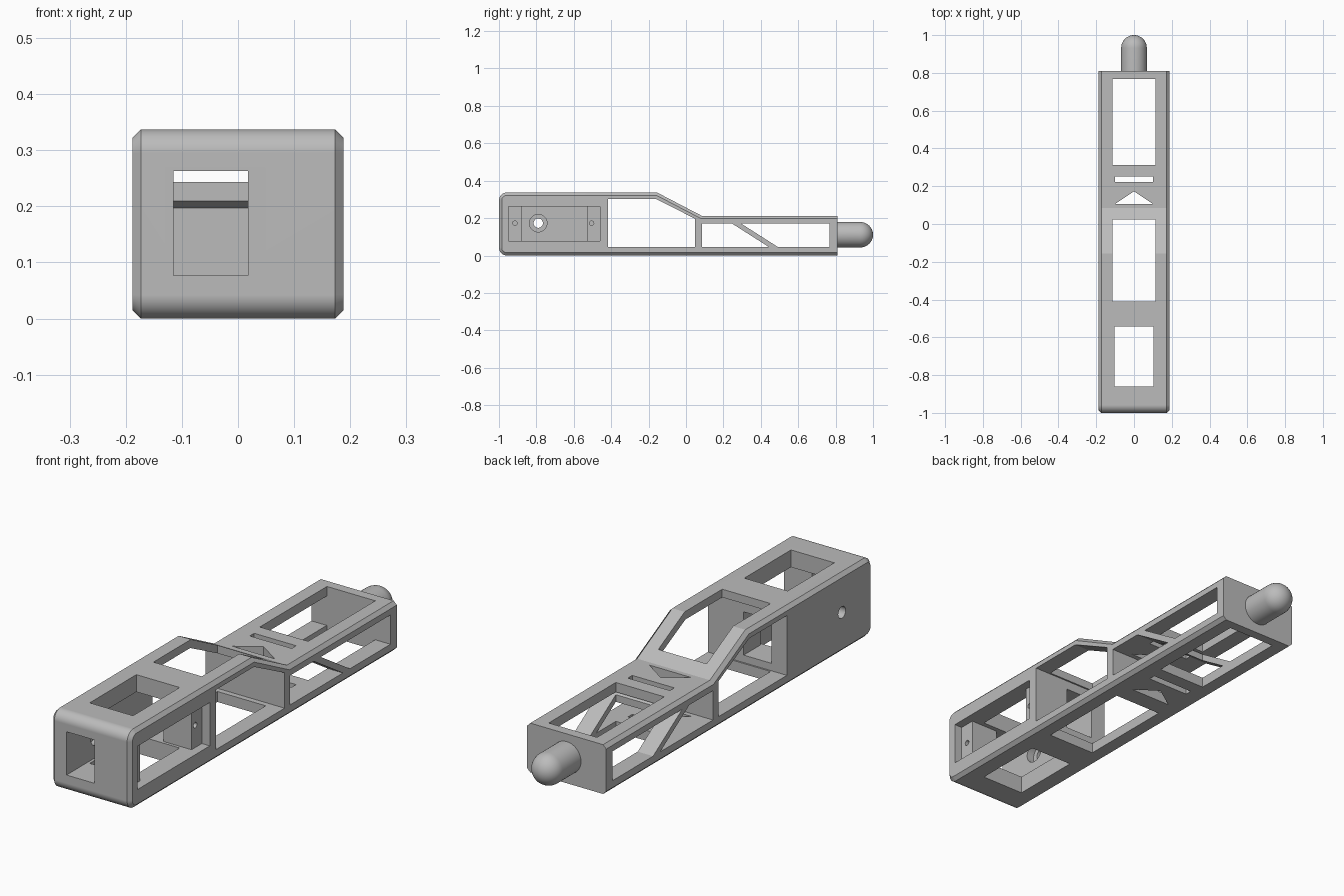
import bpy, bmesh
from math import sin, cos, pi, radians
from mathutils import Vector

if "Cube" in bpy.data.objects:
    bpy.data.objects.remove(bpy.data.objects["Cube"], do_unlink=True)

grey = bpy.data.materials.new("plain grey")
grey.use_nodes = True
grey.diffuse_color = (0.5, 0.5, 0.5, 1)
grey.node_tree.nodes["Principled BSDF"].inputs["Base Color"].default_value = (0.5, 0.5, 0.5, 1)

HALF_W, CHAMFER, BACK = 0.188, 0.015, 0.81
FRONT, TOP, REAR_TOP, ROUND = -1.0, 0.337, 0.212, 0.042
SERVO_LOW, SERVO_HIGH, SHAFT_Z = 0.077, 0.263, 0.173


def finish(name, bm):
    bmesh.ops.recalc_face_normals(bm, faces=bm.faces)
    mesh = bpy.data.meshes.new(name)
    bm.to_mesh(mesh)
    bm.free()
    mesh.materials.append(grey)
    ob = bpy.data.objects.new(name, mesh)
    bpy.context.collection.objects.link(ob)
    return ob


def prism(points, axis, lo, hi):
    """Extrude a flat outline along an axis; outline is (y, z), (x, z) or (x, y)."""
    bm = bmesh.new()

    def place(p, t):
        co = list(p)
        co.insert("xyz".index(axis), t)
        return co
    face = bm.faces.new([bm.verts.new(place(p, lo)) for p in points])
    moved = bmesh.ops.extrude_face_region(bm, geom=[face])["geom"]
    step = Vector(place((0, 0), hi - lo))
    bmesh.ops.translate(bm, vec=step, verts=[v for v in moved if isinstance(v, bmesh.types.BMVert)])
    bmesh.ops.recalc_face_normals(bm, faces=bm.faces)
    return bm


def rect(a0, a1, b0, b1):
    return [(a0, b0), (a1, b0), (a1, b1), (a0, b1)]


def circle(a, b, r, n=32):
    return [(a + r * cos(2 * pi * i / n), b + r * sin(2 * pi * i / n)) for i in range(n)]


def corner(y, z, start, n=10):
    angles = [start + i * pi / 2 / n for i in range(n + 1)]
    return [(y + ROUND * cos(a), z + ROUND * sin(a)) for a in angles]


# Body: side outline with a rounded nose, chamfered along both sides
outline = [(BACK, 0), (BACK, REAR_TOP), (0.085, REAR_TOP), (-0.155, TOP)]
outline += corner(FRONT + ROUND, TOP - ROUND, pi / 2)
outline += corner(FRONT + ROUND, ROUND, pi)
bm = prism(outline, "x", -HALF_W, HALF_W)
rim = [e for e in bm.edges
       if abs(e.verts[0].co.x - e.verts[1].co.x) < 0.001
       and min(v.co.y for v in e.verts) < BACK - 0.001]
bmesh.ops.bevel(bm, geom=rim, offset=CHAMFER, segments=1, affect="EDGES")
body = finish("chassis_body", bm)

cuts = []


def cut(points, axis, lo=-2, hi=2):
    cuts.append((points, axis, lo, hi))


# Side openings, leaving a bulkhead and a diagonal brace
cut([(-0.417, 0.045), (0.048, 0.045), (0.048, 0.197), (-0.16, 0.302), (-0.417, 0.302)], "x")
cut([(0.085, 0.045), (0.444, 0.045), (0.246, 0.171), (0.085, 0.171)], "x")
cut([(0.492, 0.045), (0.767, 0.045), (0.767, 0.171), (0.294, 0.171)], "x")

# Openings through top and bottom
for half, y0, y1 in [(0.103, -0.86, -0.543), (0.115, -0.41, 0.024),
                     (0.1, 0.222, 0.252), (0.115, 0.312, 0.768)]:
    cut(rect(-half, half, y0, y1), "z")
cut([(-0.1, 0.106), (0.1, 0.106), (0, 0.173)], "z")

# Servo bay: shallow ear recess, deep pocket and cable slot through the nose
cut(rect(-0.95, -0.46, SERVO_LOW, SERVO_HIGH), "x", 0.15, 1)
cut(rect(-0.88, -0.53, SERVO_LOW, SERVO_HIGH), "x", -0.115, 1)
cut(rect(-0.115, 0.018, SERVO_LOW, SERVO_HIGH), "y", -2, -0.3)

# Shaft hole with counterbore, and ear screw holes
cut(circle(-0.79, SHAFT_Z, 0.025), "x", -1, 0)
cut(circle(-0.79, SHAFT_Z, 0.047), "x", -0.15, 0)
for y in (-0.915, -0.505):
    cut(circle(y, SHAFT_Z, 0.012, 16), "x", 0.0, 0.3)

bpy.context.view_layer.objects.active = body
for spec in cuts:
    cutter = finish("cutter", prism(*spec))
    cutter.hide_render = True
    mod = body.modifiers.new("opening", "BOOLEAN")
    mod.operation, mod.solver, mod.object = "DIFFERENCE", "EXACT", cutter
    bpy.ops.object.modifier_apply(modifier=mod.name)
    bpy.data.objects.remove(cutter, do_unlink=True)

# Round-ended tail peg, turned around the y axis
PEG_R, PEG_Z, PEG_END = 0.068, 0.111, 1.0
profile = [(0, BACK - 0.01), (PEG_R, BACK - 0.01)]
profile += [(PEG_R * cos(a), PEG_END - PEG_R + PEG_R * sin(a))
            for a in [i * pi / 20 for i in range(11)]]
bm = bmesh.new()
verts = [bm.verts.new((x, y, PEG_Z)) for x, y in profile]
edges = [bm.edges.new(pair) for pair in zip(verts, verts[1:])]
bmesh.ops.spin(bm, geom=verts + edges, cent=(0, 0, PEG_Z), axis=(0, 1, 0),
               angle=2 * pi, steps=40)
bmesh.ops.remove_doubles(bm, verts=bm.verts, dist=0.0005)
peg = finish("tail_peg", bm)

# Smooth the rounded parts and keep the corners crisp
for ob in (body, peg):
    bpy.ops.object.select_all(action="DESELECT")
    ob.select_set(True)
    bpy.context.view_layer.objects.active = ob
    bpy.ops.object.shade_smooth_by_angle(angle=radians(22))
weighted = body.modifiers.new("flat_faces", "WEIGHTED_NORMAL")
weighted.keep_sharp = True
